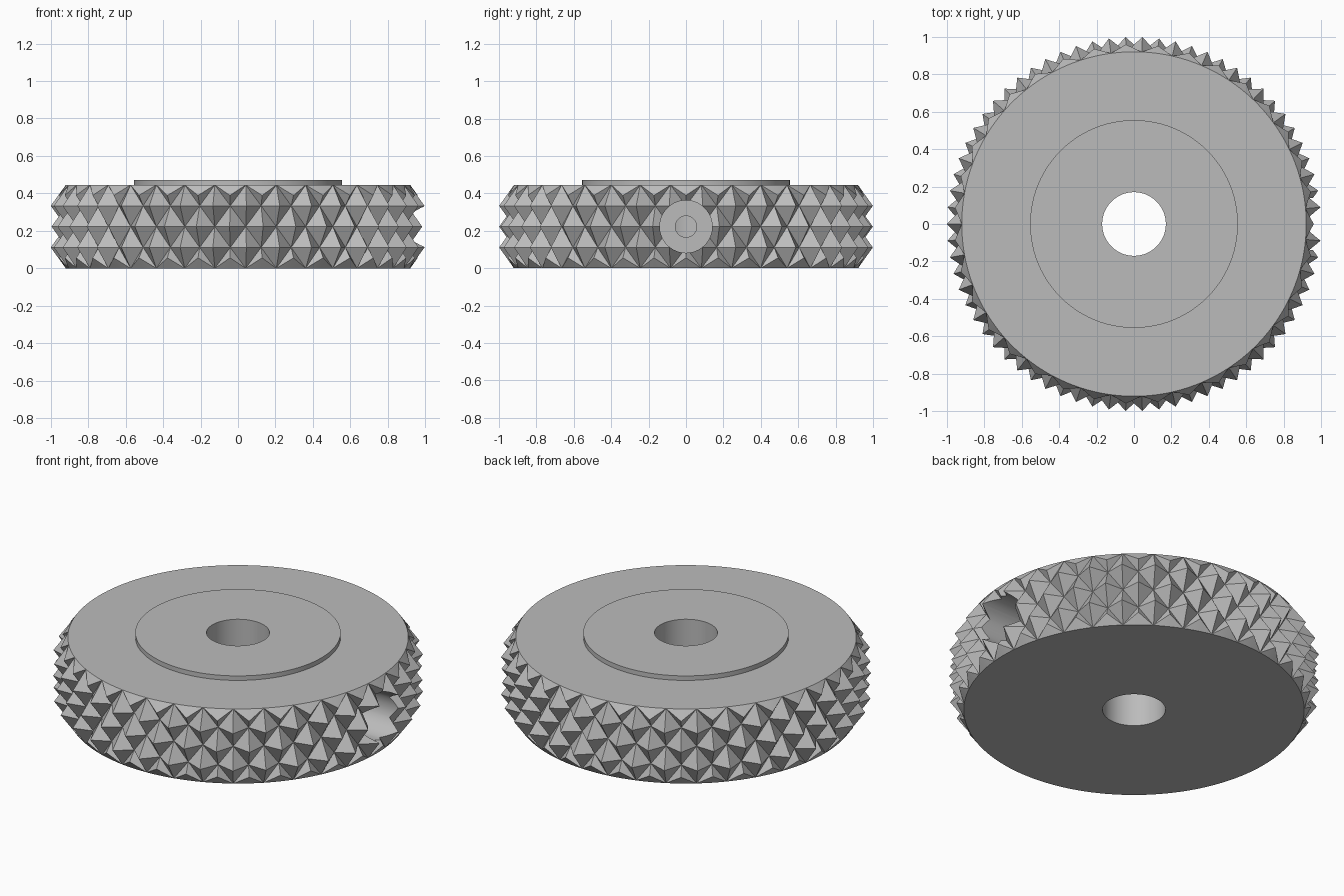
import bpy, bmesh
from math import pi, cos, sin

if "Cube" in bpy.data.objects:
    bpy.data.objects.remove(bpy.data.objects["Cube"], do_unlink=True)

TEETH = 35          # pyramids per row
ROWS = 4            # half-steps of the knurl in height
HEIGHT = 0.445
HUB_TOP = 0.472
OUTER, INNER = 1.0, 0.92

grey = bpy.data.materials.new("plain grey")
grey.use_nodes = True
colour = (0.5, 0.5, 0.5, 1)
grey.diffuse_color = colour
grey.node_tree.nodes["Principled BSDF"].inputs["Base Color"].default_value = colour


def polar(r, col, z):
    a = col * pi / TEETH
    return (r * cos(a), r * sin(a), z)


# Knurled wheel: staggered pyramids, bevelled at the two rims
bm = bmesh.new()
cols = 2 * TEETH
grid = []
for j in range(ROWS + 1):
    row = []
    for k in range(cols):
        r, z = INNER, HEIGHT * j / ROWS
        if (j + k) % 2 == 0:
            r = OUTER
            if j in (0, ROWS):      # end peaks are clipped by the bevel
                r = (OUTER + INNER) / 2
                z += HEIGHT / ROWS / 2 * (1 if j == 0 else -1)
        row.append(bm.verts.new(polar(r, k, z)))
    grid.append(row)

for j in range(ROWS):
    for k in range(cols):
        n = (k + 1) % cols
        a, b, c, d = grid[j][k], grid[j][n], grid[j + 1][n], grid[j + 1][k]
        if (j + k) % 2 == 0:
            tris = ((a, b, d), (b, c, d))
        else:
            tris = ((a, b, c), (a, c, d))
        for t in tris:
            bm.faces.new(t)

# Round rims, bevel facets and flat end caps
for j, z in ((0, 0), (ROWS, HEIGHT)):
    rim = []
    for k in range(0, cols, 2):
        arc = [grid[j][k - 1]]
        arc += [bm.verts.new(polar(INNER, k - 1 + m / 2, z)) for m in (1, 2, 3)]
        rim += arc
        arc.append(grid[j][k + 1])
        for p, q in zip(arc, arc[1:]):
            bm.faces.new((grid[j][k], p, q))
    bm.faces.new(rim)
bmesh.ops.recalc_face_normals(bm, faces=bm.faces)
mesh = bpy.data.meshes.new("knurled_wheel")
bm.to_mesh(mesh)
bm.free()
wheel = bpy.data.objects.new("knurled_wheel", mesh)
bpy.context.collection.objects.link(wheel)
mesh.materials.append(grey)


def combine(name, operation, radius, start, end, sideways=False, sides=96):
    """Join or cut a cylinder running along z, or along x when sideways."""
    mid = (start + end) / 2
    bpy.ops.mesh.primitive_cylinder_add(
        vertices=sides, radius=radius, depth=end - start,
        location=(mid, 0, HEIGHT / 2) if sideways else (0, 0, mid),
        rotation=(0, pi / 2, 0) if sideways else (0, 0, 0))
    tool = bpy.context.object
    tool.name = name
    tool.hide_render = True
    tool.data.materials.append(grey)
    mod = wheel.modifiers.new(name, 'BOOLEAN')
    mod.operation = operation
    mod.solver = 'EXACT'
    mod.object = tool
    bpy.context.view_layer.objects.active = wheel
    bpy.ops.object.modifier_apply(modifier=mod.name)
    bpy.data.objects.remove(tool, do_unlink=True)


# Raised hub, shaft bore, and the stepped set-screw hole in the left side
combine("hub", 'UNION', 0.555, HEIGHT - 0.1, HUB_TOP)
combine("bore", 'DIFFERENCE', 0.17, -0.2, HUB_TOP + 0.2)
combine("screw_head_recess", 'DIFFERENCE', 0.14, 0.55, 1.2, True, 64)
combine("screw_hole", 'DIFFERENCE', 0.057, 0.0, 0.8, True, 48)

bpy.ops.object.select_all(action='DESELECT')
wheel.select_set(True)
bpy.context.view_layer.objects.active = wheel
bpy.ops.object.shade_smooth_by_angle(angle=pi / 9)
